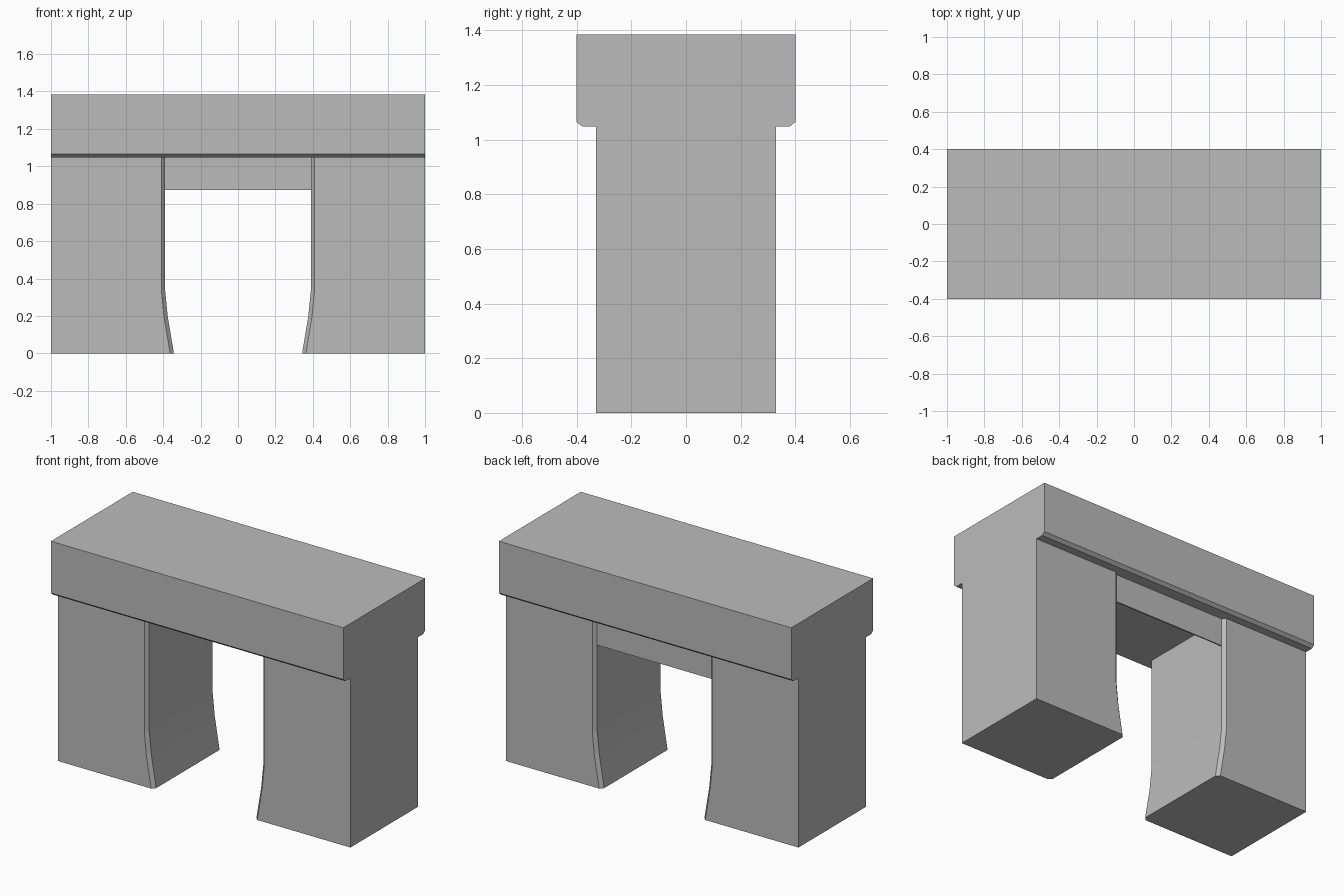
import bpy
import bmesh

cube = bpy.data.objects.get("Cube")
if cube:
    bpy.data.objects.remove(cube, do_unlink=True)

stone = bpy.data.materials.new("plain grey")
stone.use_nodes = True
stone.diffuse_color = (0.5, 0.5, 0.5, 1)
stone.node_tree.nodes["Principled BSDF"].inputs["Base Color"].default_value = (0.5, 0.5, 0.5, 1)

PILLAR_TOP = 1.048
DEPTH = 0.33      # half depth of the pillars
CHAMFER = 0.02


def loft(name, sections):
    """Closed solid through a list of matching cross-sections."""
    bm = bmesh.new()
    rings = [[bm.verts.new(p) for p in s] for s in sections]
    for a, b in zip(rings, rings[1:]):
        for i in range(len(a)):
            j = (i + 1) % len(a)
            bm.faces.new((a[i], a[j], b[j], b[i]))
    bm.faces.new(rings[0])
    bm.faces.new(rings[-1])
    bmesh.ops.recalc_face_normals(bm, faces=bm.faces)
    mesh = bpy.data.meshes.new(name)
    bm.to_mesh(mesh)
    bm.free()
    mesh.materials.append(stone)
    obj = bpy.data.objects.new(name, mesh)
    bpy.context.collection.objects.link(obj)
    return obj


# Pillars: chamfered inner corners, the inner side flaring out at the foot
def pillar_section(inner, z):
    half = [(1, DEPTH), (inner + CHAMFER, DEPTH), (inner, DEPTH - CHAMFER)]
    outline = half + [(x, -y) for x, y in reversed(half)]
    return [(x, y, z) for x, y in outline]


jamb = [(0.343, 0), (0.376, 0.2), (0.39, 0.34), (0.39, PILLAR_TOP)]
pillars = loft("pillars", [pillar_section(x, z) for x, z in jamb])
pillars.modifiers.new("mirror", "MIRROR").use_mirror_merge = False

# Lintel: heavy slab with chamfered lower edges, extruded along x
half = [(0.4, 1.385), (0.4, 1.065), (0.38, PILLAR_TOP)]
profile = half + [(-y, z) for y, z in reversed(half)]
loft("lintel", [[(x, y, z) for y, z in profile] for x in (-1, 1)])

# Thin panel hanging under the lintel at the back of the opening
back = DEPTH - CHAMFER
panel = [(back, 0.872), (back, PILLAR_TOP), (back - 0.008, PILLAR_TOP), (back - 0.008, 0.872)]
loft("back_panel", [[(x, y, z) for y, z in panel] for x in (-0.39, 0.39)])
